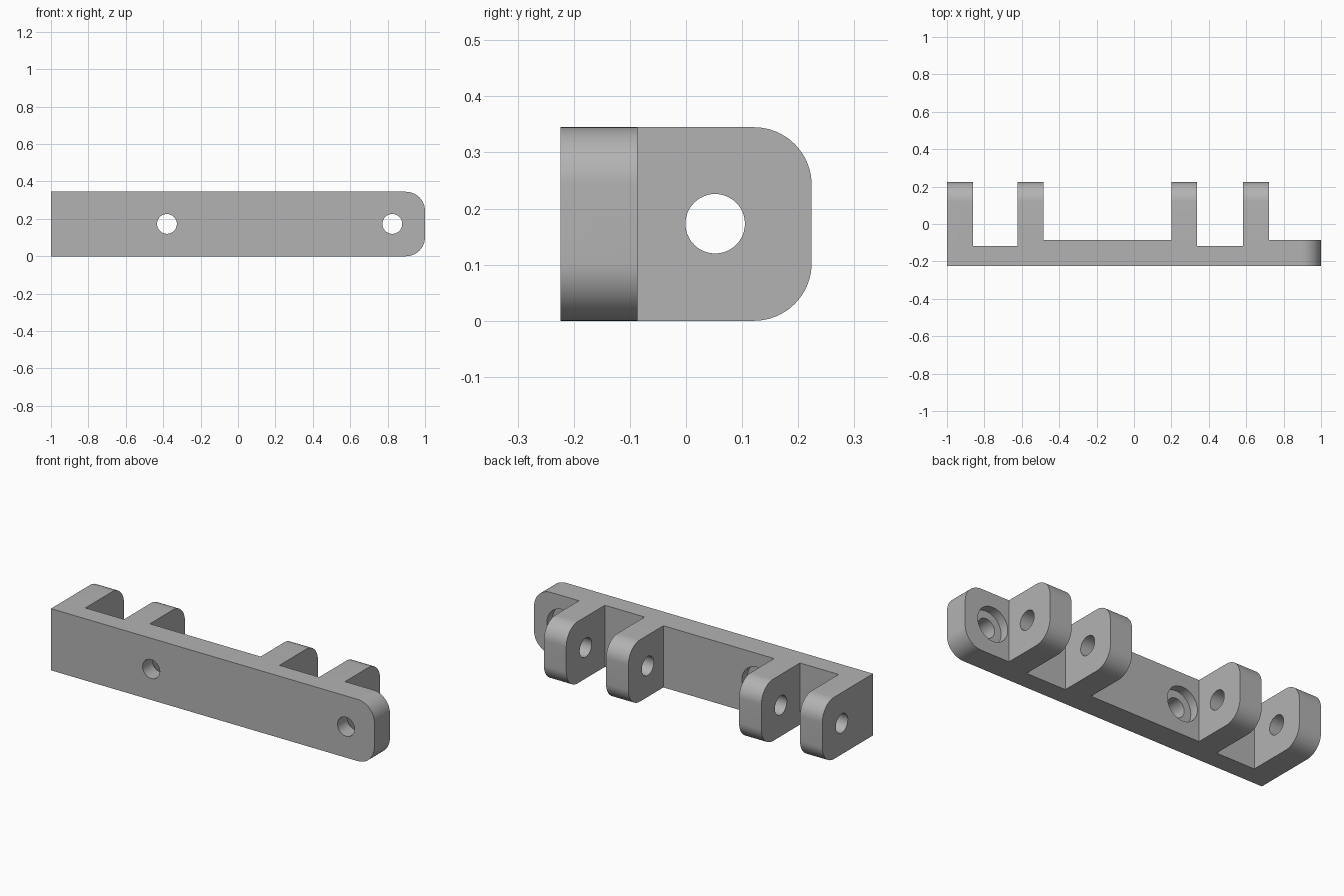
import bpy, bmesh, math
from mathutils import Matrix, Vector

if "Cube" in bpy.data.objects:
    bpy.data.objects.remove(bpy.data.objects["Cube"])

HEIGHT, MID = 0.345, 0.173
FRONT, PLATE_BACK, SLOT_FLOOR, LUG_TIP = -0.224, -0.086, -0.117, 0.224
CORNER, HOLE, BORE = 0.103, 0.053, 0.095

grey = bpy.data.materials.new("plain grey")
grey.use_nodes = True
colour = (0.45, 0.45, 0.45, 1)
grey.diffuse_color = colour
grey.node_tree.nodes["Principled BSDF"].inputs["Base Color"].default_value = colour


def prism(name, points, sweep):
    """Extrude a closed outline along the sweep vector."""
    bm = bmesh.new()
    face = bm.faces.new([bm.verts.new(p) for p in points])
    out = bmesh.ops.extrude_face_region(bm, geom=[face])["geom"]
    bmesh.ops.translate(bm, vec=sweep, verts=[v for v in out if isinstance(v, bmesh.types.BMVert)])
    bmesh.ops.recalc_face_normals(bm, faces=bm.faces)
    return finish(name, bm)


def rod(name, centre, radius, length, axis):
    """Round cutter along the x or y axis."""
    bm = bmesh.new()
    turn = Vector((0, 0, 1)).rotation_difference(axis).to_matrix().to_4x4()
    bmesh.ops.create_cone(bm, cap_ends=True, segments=48, radius1=radius, radius2=radius,
                          depth=length, matrix=Matrix.Translation(centre) @ turn)
    return finish(name, bm)


def finish(name, bm):
    mesh = bpy.data.meshes.new(name)
    bm.to_mesh(mesh)
    bm.free()
    mesh.materials.append(grey)
    obj = bpy.data.objects.new(name, mesh)
    bpy.context.collection.objects.link(obj)
    return obj


def apply_boolean(target, cutter, operation):
    mod = target.modifiers.new("cut", "BOOLEAN")
    mod.object, mod.operation, mod.solver = cutter, operation, "EXACT"
    bpy.context.view_layer.objects.active = target
    bpy.ops.object.modifier_apply(modifier=mod.name)
    bpy.data.objects.remove(cutter)


def rounded_end(start, end):
    """Outline from a square start to an end with two rounded corners."""
    pts = [(start, 0)]
    for centre_z, first in ((CORNER, -90), (HEIGHT - CORNER, 0)):
        for i in range(17):
            a = math.radians(first + i * 90 / 16)
            pts.append((end - CORNER + CORNER * math.cos(a), centre_z + CORNER * math.sin(a)))
    return pts + [(start, HEIGHT)]


# Plan outline: back plate with two clevises, each a pair of lugs around a slot
plan = [(1, FRONT), (1, PLATE_BACK)]
for right, left in ((0.722, 0.2), (-0.485, -1.0)):
    thick = 0.138
    plan += [(right, PLATE_BACK), (right, LUG_TIP), (right - thick, LUG_TIP),
             (right - thick, SLOT_FLOOR), (left + thick, SLOT_FLOOR),
             (left + thick, LUG_TIP), (left, LUG_TIP)]
    if left > -1:
        plan.append((left, PLATE_BACK))
plan.append((-1, FRONT))
bracket = prism("bracket", [(x, y, 0) for x, y in plan], (0, 0, HEIGHT))

# Rounded lug tips and rounded plate end
tips = prism("lug_tip_shape", [(-1.1, y, z) for y, z in rounded_end(-0.4, LUG_TIP)], (2.2, 0, 0))
apply_boolean(bracket, tips, "INTERSECT")
end = prism("plate_end_shape", [(x, -0.4, z) for x, z in rounded_end(-1.2, 1)], (0, 0.8, 0))
apply_boolean(bracket, end, "INTERSECT")

# Pin hole through all lugs
pin = rod("pin_cutter", (0, 0.052, MID), HOLE, 2.4, Vector((1, 0, 0)))
apply_boolean(bracket, pin, "DIFFERENCE")

# Counterbored screw holes through the plate
for x in (-0.38, 0.825):
    screw = rod("screw_cutter", (x, -0.15, MID), HOLE, 0.3, Vector((0, 1, 0)))
    apply_boolean(bracket, screw, "DIFFERENCE")
    bore = rod("bore_cutter", (x, PLATE_BACK, MID), BORE, 0.1, Vector((0, 1, 0)))
    apply_boolean(bracket, bore, "DIFFERENCE")

bpy.ops.object.select_all(action="DESELECT")
bracket.select_set(True)
bpy.context.view_layer.objects.active = bracket
bpy.ops.object.shade_smooth_by_angle(angle=math.radians(30))
